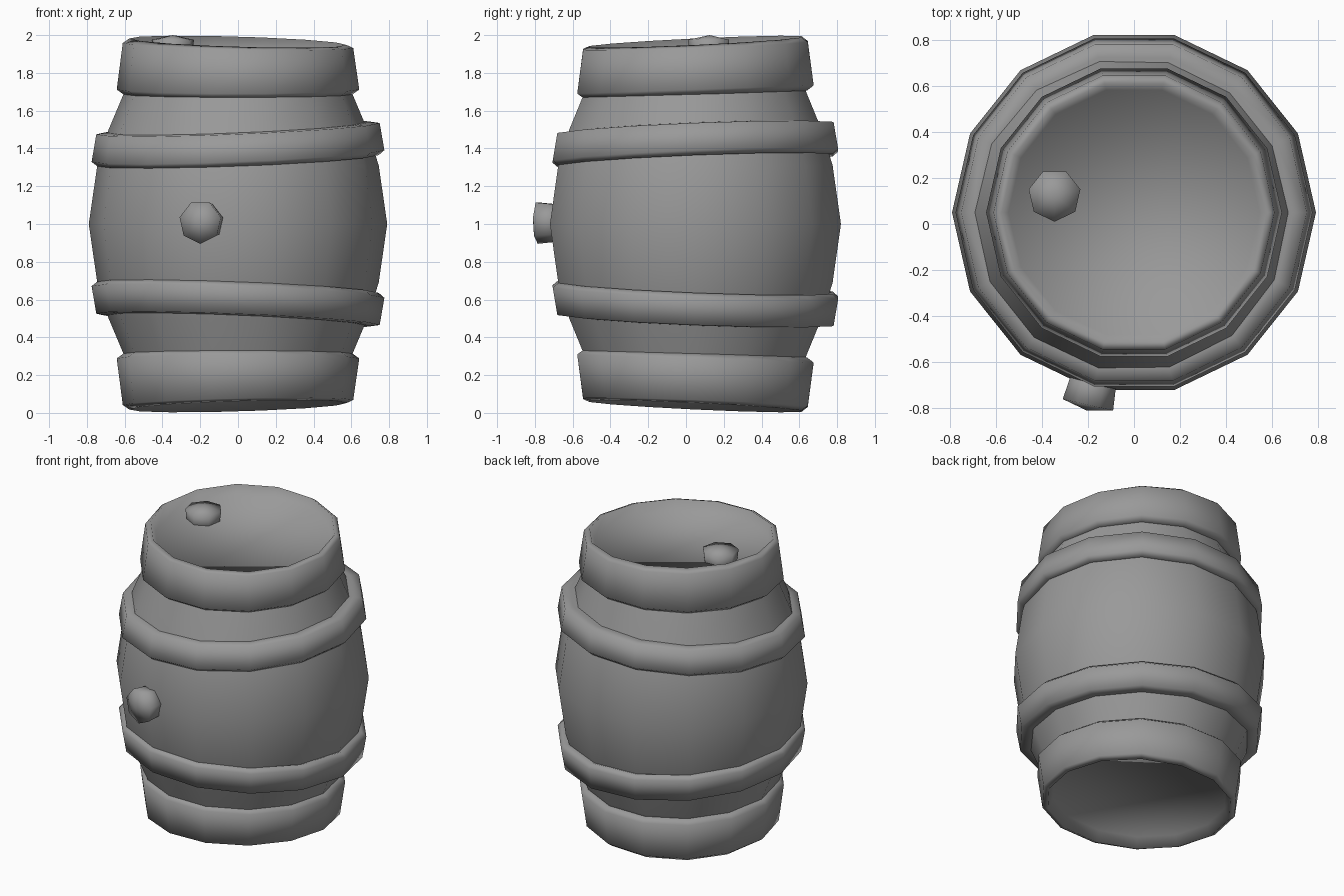
import bpy, bmesh, math
from mathutils import Vector

if "Cube" in bpy.data.objects:
    bpy.data.objects.remove(bpy.data.objects["Cube"], do_unlink=True)

SIDES = 14
CENTRE_Y = 0.05

grey = bpy.data.materials.new("plain_grey")
grey.use_nodes = True
grey.diffuse_color = (0.32, 0.32, 0.32, 1)
grey.node_tree.nodes["Principled BSDF"].inputs["Base Color"].default_value = (0.32, 0.32, 0.32, 1)


def finish(name, bm):
    """Turn a bmesh into a smooth grey object."""
    bmesh.ops.recalc_face_normals(bm, faces=bm.faces)
    for f in bm.faces:
        f.smooth = True
    mesh = bpy.data.meshes.new(name)
    bm.to_mesh(mesh)
    bm.free()
    mesh.materials.append(grey)
    obj = bpy.data.objects.new(name, mesh)
    bpy.context.collection.objects.link(obj)
    return obj


def bridge(bm, rings):
    for a, b in zip(rings, rings[1:]):
        n = len(a)
        for i in range(n):
            j = (i + 1) % n
            bm.faces.new((a[i], a[j], b[j], b[i]))


def revolve(name, profile, flip=False):
    """Capped rings of (radius, height, x slope, y slope); flip mirrors top to bottom."""
    bm = bmesh.new()
    rings = []
    for r, z, sx, sy in profile:
        ring = []
        for i in range(SIDES):
            a = math.tau * i / SIDES
            x, y = r * math.cos(a), r * math.sin(a)
            h = z + sx * x + sy * y
            ring.append(bm.verts.new((x, y + CENTRE_Y, 2 - h if flip else h)))
        rings.append(ring)
    bridge(bm, rings)
    bm.faces.new(rings[0])
    bm.faces.new(rings[-1])
    return finish(name, bm)


def plug(name, centre, axis, up, depth):
    """Seven-sided flared stopper with a slightly domed cap."""
    centre, axis, up = Vector(centre), Vector(axis).normalized(), Vector(up)
    side = up.cross(axis)
    bm = bmesh.new()
    rings = []
    for r, d in ((0.1, -depth), (0.115, 0)):
        ring = []
        for i in range(7):
            a = math.tau * i / 7
            ring.append(bm.verts.new(centre + axis * d - up * r * math.cos(a) + side * r * math.sin(a)))
        rings.append(ring)
    bridge(bm, rings)
    bm.faces.new(rings[0])
    tip = bm.verts.new(centre + axis * 0.025)
    for i in range(7):
        bm.faces.new((rings[1][i], rings[1][(i + 1) % 7], tip))
    return finish(name, bm)


# Bulging body
half = [(0.79, 1.0), (0.745, 1.31), (0.685, 1.5), (0.605, 1.69), (0.56, 1.82)]
body = [(r, 2 - z, 0, 0) for r, z in reversed(half[1:])] + [(r, z, 0, 0) for r, z in half]
revolve("barrel_body", body)

# Tilted middle hoops
T = 0.04
middle = [(0.69, 1.35, T, T), (0.745, 1.335, T, T), (0.775, 1.36, T, T),
          (0.75, 1.505, T, T), (0.69, 1.51, T, T), (0.62, 1.51, T, T)]

# End hoops, each with a recessed head
end = [(0.55, 1.7, 0, 0.035), (0.605, 1.685, 0, 0.035), (0.642, 1.712, 0, 0.035),
       (0.61, 1.945, -0.022, 0.035), (0.575, 1.965, -0.03, 0.047),
       (0.545, 1.895, -0.03, 0.047)]

for label, flip in (("upper", False), ("lower", True)):
    revolve(label + "_middle_hoop", middle, flip)
    revolve(label + "_end_hoop", end, flip)

# Stoppers
plug("top_stopper", (-0.345, 0.125, 1.975), (0, 0, 1), (0, 1, 0), 0.12)
plug("front_stopper", (-0.2, -0.785, 1.01), (-0.22, -0.97, 0), (0, 0, 1), 0.14)
